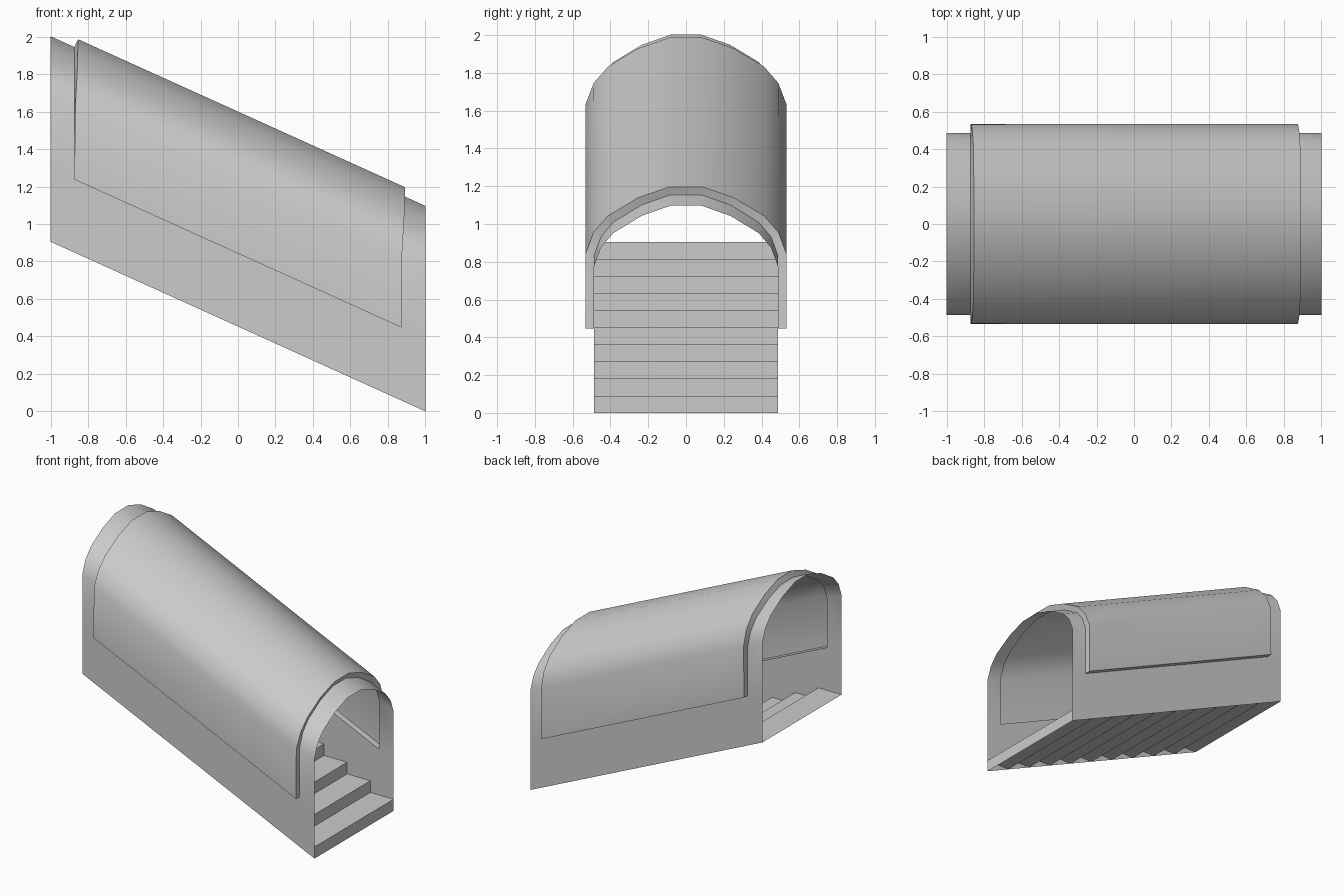
import bpy
import bmesh

cube = bpy.data.objects.get("Cube")
if cube:
    bpy.data.objects.remove(cube, do_unlink=True)

RISE = 0.905          # total climb of the stairs
HALF = 0.487          # half width of the passage
HOOD_X = 0.873        # half length of the raised roof
HOOD_Z = 0.39         # lower edge of the raised roof above the base line
THICK = 0.046
STEPS = 10

grey = bpy.data.materials.new("plain_grey")
grey.use_nodes = True
colour = (0.6, 0.6, 0.6, 1)
grey.diffuse_color = colour
grey.node_tree.nodes["Principled BSDF"].inputs["Base Color"].default_value = colour

# Arched cross-section, one half from the spring line to the crown
arch = [(HALF, HOOD_Z), (HALF, 0.775), (0.45, 0.875), (0.385, 0.952),
        (0.235, 1.043), (0.082, 1.097)]
hood_profile = [(-y, z) for y, z in arch] + arch[::-1]
wall_profile = [(-HALF, 0)] + hood_profile + [(HALF, 0)]


def slope(x):
    return RISE * (1 - x) / 2


def sweep(profile, stations, skip=lambda s, i: False):
    """Sheet along x through the profile, sheared to follow the slope."""
    bm = bmesh.new()
    rows = [[bm.verts.new((x, y, z + slope(x))) for y, z in profile] for x in stations]
    for s in range(len(rows) - 1):
        a, b = rows[s], rows[s + 1]
        for i in range(len(profile) - 1):
            if not skip(s, i):
                bm.faces.new((a[i], b[i], b[i + 1], a[i + 1]))
    bm.normal_update()
    return bm


def finish(bm, name, smooth):
    mesh = bpy.data.meshes.new(name)
    bm.to_mesh(mesh)
    bm.free()
    mesh.materials.append(grey)
    obj = bpy.data.objects.new(name, mesh)
    bpy.context.collection.objects.link(obj)
    if smooth:
        bpy.ops.object.select_all(action='DESELECT')
        obj.select_set(True)
        bpy.context.view_layer.objects.active = obj
        bpy.ops.object.shade_smooth_by_angle()
    return obj


# Passage walls, open where the raised roof sits
last = len(wall_profile) - 2
walls = sweep(wall_profile, (-1, -HOOD_X, HOOD_X, 1),
              lambda s, i: s == 1 and 0 < i < last)
finish(walls, "tunnel_walls", True)

# Raised roof: pushed out along its normals, with a rim back to the walls
hood = sweep(hood_profile, (-HOOD_X, HOOD_X))
outer = [(v, v.normal.copy() * THICK * v.calc_shell_factor()) for v in hood.verts]
border = [e for e in hood.edges if e.is_boundary]
bmesh.ops.extrude_edge_only(hood, edges=border)
for v, offset in outer:
    v.co += offset
finish(hood, "raised_roof", True)

# Stairs: a folded sheet of risers and treads
stairs = bmesh.new()
line = [(1, 0)]
for k in range(STEPS):
    x, z = 1 - 2 * k / STEPS, RISE * (k + 1) / STEPS
    line += [(x, z), (x - 2 / STEPS, z)]
rows = [[stairs.verts.new((x, y, z)) for y in (-HALF, HALF)] for x, z in line]
for a, b in zip(rows, rows[1:]):
    stairs.faces.new((a[0], a[1], b[1], b[0]))
finish(stairs, "stairs", False)
